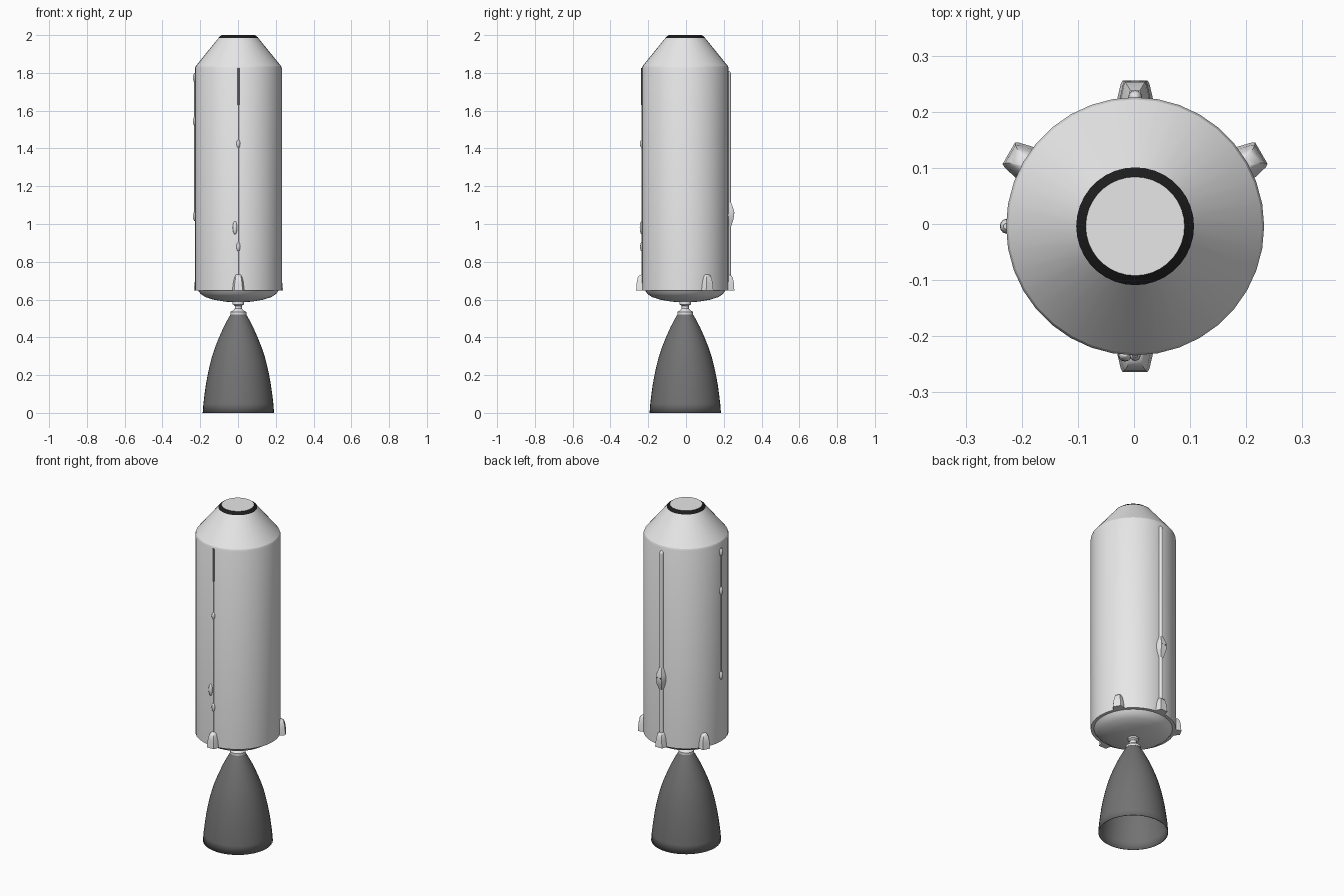
import bpy
import bmesh
from math import sin, cos, pi, radians
from mathutils import Matrix, Vector

if "Cube" in bpy.data.objects:
    bpy.data.objects.remove(bpy.data.objects["Cube"])

CX, CY, R = 0.002, -0.004, 0.23   # axis and radius of the tank


def material(name, v):
    m = bpy.data.materials.new(name)
    m.use_nodes = True
    m.diffuse_color = (v, v, v, 1)
    m.node_tree.nodes["Principled BSDF"].inputs["Base Color"].default_value = (v, v, v, 1)
    return m


WHITE = material("white paint", 0.8)
GREY = material("dark nozzle grey", 0.17)
BLACK = material("black", 0.012)


def finish(name, bm, mat, angle=30):
    bmesh.ops.recalc_face_normals(bm, faces=bm.faces)
    mesh = bpy.data.meshes.new(name)
    bm.to_mesh(mesh)
    bm.free()
    ob = bpy.data.objects.new(name, mesh)
    bpy.context.collection.objects.link(ob)
    mesh.materials.append(mat)
    bpy.ops.object.select_all(action='DESELECT')
    ob.select_set(True)
    bpy.context.view_layer.objects.active = ob
    bpy.ops.object.shade_smooth_by_angle(angle=radians(angle))
    return ob


def loft(bm, rings, cap_start=True, cap_end=True):
    rows = [[bm.verts.new(p) for p in ring] for ring in rings]
    n = len(rows[0])
    for a, b in zip(rows, rows[1:]):
        for i in range(n):
            j = (i + 1) % n
            bm.faces.new((a[i], a[j], b[j], b[i]))
    if cap_start:
        bm.faces.new(rows[0])
    if cap_end:
        bm.faces.new(rows[-1])


def lathe(name, profile, mat, sides=36, caps=(False, False), angle=30):
    bm = bmesh.new()
    loft(bm, [[(CX + r * cos(2 * pi * i / sides), CY + r * sin(2 * pi * i / sides), z)
               for i in range(sides)] for r, z in profile], *caps)
    return finish(name, bm, mat, angle)


def on_wall(degrees, offset=0.0):
    """Frame on the tank wall: local x runs outwards, y sideways, z up."""
    return Matrix.Translation((CX, CY, 0)) @ Matrix.Rotation(radians(degrees), 4, 'Z') \
        @ Matrix.Translation((R, offset, 0))


def fairing(name, degrees, levels, offset=0.0, taper=0.65, mat=WHITE):
    """Rounded cover on the wall; levels are (z, half width, height)."""
    bm = bmesh.new()
    frame = on_wall(degrees, offset)
    rings = []
    for z, w, d in levels:
        outline = [(-0.012, -w), (d * 0.8, -w * (taper + 0.1)), (d, -w * taper),
                   (d, w * taper), (d * 0.8, w * (taper + 0.1)), (-0.012, w)]
        rings.append([frame @ Vector((x, y, z)) for x, y in outline])
    loft(bm, rings)
    return finish(name, bm, mat, 45)


def bump(name, degrees, z, width, height, depth, offset=0.0):
    bm = bmesh.new()
    bmesh.ops.create_uvsphere(bm, u_segments=12, v_segments=8, radius=1)
    bm.transform(on_wall(degrees, offset) @ Matrix.Translation((0, 0, z))
                 @ Matrix.Diagonal((depth, width, height, 1)))
    return finish(name, bm, WHITE, 60)


def pipe(name, degrees, z0, z1, radius, mat=WHITE, lift=0.0, sides=10):
    bm = bmesh.new()
    bmesh.ops.create_cone(bm, cap_ends=True, segments=sides, radius1=radius,
                          radius2=radius, depth=z1 - z0)
    bm.transform(on_wall(degrees) @ Matrix.Translation((lift, 0, (z0 + z1) / 2)))
    return finish(name, bm, mat, 50)


# Tank, nose cone and domed bottom
lathe("tank_wall", [(0.212, 0.647), (R, 0.647), (R, 1.825), (0.226, 1.836)], WHITE)
lathe("nose_cone", [(0.226, 1.836), (0.105, 1.985)], WHITE)
lathe("nose_ring", [(0.105, 1.985), (0.104, 1.988), (0.088, 2.0)], BLACK)
lathe("nose_cap", [(0.088, 1.99), (0.088, 2.0)], WHITE, caps=(False, True))
lathe("bottom_dome", [(0.212, 0.647), (0.2, 0.63), (0.175, 0.613), (0.13, 0.599),
                      (0.07, 0.589), (0.02, 0.585)], WHITE, caps=(False, True))

# Engine neck and open bell
lathe("engine_neck", [(0.03, 0.592), (0.03, 0.575), (0.019, 0.567), (0.019, 0.552),
                      (0.028, 0.542), (0.042, 0.535), (0.042, 0.522)],
      WHITE, sides=24, caps=(True, True))
bell = lathe("engine_bell", [(0.036, 0.53), (0.054, 0.5), (0.08, 0.45), (0.102, 0.4),
                             (0.122, 0.35), (0.139, 0.3), (0.152, 0.25), (0.163, 0.2),
                             (0.172, 0.15), (0.179, 0.1), (0.185, 0.05), (0.189, 0)],
             GREY, sides=40, caps=(True, False))
wall = bell.modifiers.new("thickness", 'SOLIDIFY')
wall.thickness = 0.003

# Foot fairings around the lower rim
foot = [(0.647, 0.034, 0.03), (0.69, 0.029, 0.027), (0.715, 0.023, 0.022),
        (0.727, 0.018, 0.014), (0.733, 0.012, 0.002)]
for label, degrees in (("front", -90), ("left", 30), ("back", 90), ("right", 150)):
    fairing(label + "_foot", degrees, foot)

# Back conduit with its pod
pipe("back_conduit", 90, 0.7, 1.79, 0.0125)
bump("back_conduit_tip", 90, 1.79, 0.0125, 0.02, 0.0125)
fairing("back_pod", 90, [(0.985, 0.013, 0.012), (1.02, 0.025, 0.024), (1.045, 0.029, 0.029),
                         (1.075, 0.027, 0.027), (1.115, 0.013, 0.012)])
for side in (-1, 1):
    bm = bmesh.new()
    bmesh.ops.create_cone(bm, cap_ends=True, segments=8, radius1=0.004, radius2=0.004, depth=0.004)
    bm.transform(on_wall(90, side * 0.011) @ Matrix.Translation((0.028, 0, 1.06))
                 @ Matrix.Rotation(pi / 2, 4, 'Y'))
    finish("pod_port", bm, GREY)

# Front cable with dark upper strip and small covers
pipe("front_cable", -90, 0.7, 1.64, 0.003)
pipe("front_strip", -90, 1.63, 1.825, 0.0055, GREY)
bump("front_cover_upper", -90, 1.425, 0.01, 0.022, 0.01)
bump("front_cover_middle", -90, 0.98, 0.012, 0.035, 0.011, -0.018)
bump("front_cover_lower", -90, 0.88, 0.01, 0.025, 0.009)

# Cable on the right side
pipe("right_cable", 180, 1.04, 1.8, 0.005)
for z in (1.775, 1.545, 1.04):
    bump("right_cable_cover", 180, z, 0.013, 0.025, 0.011)
